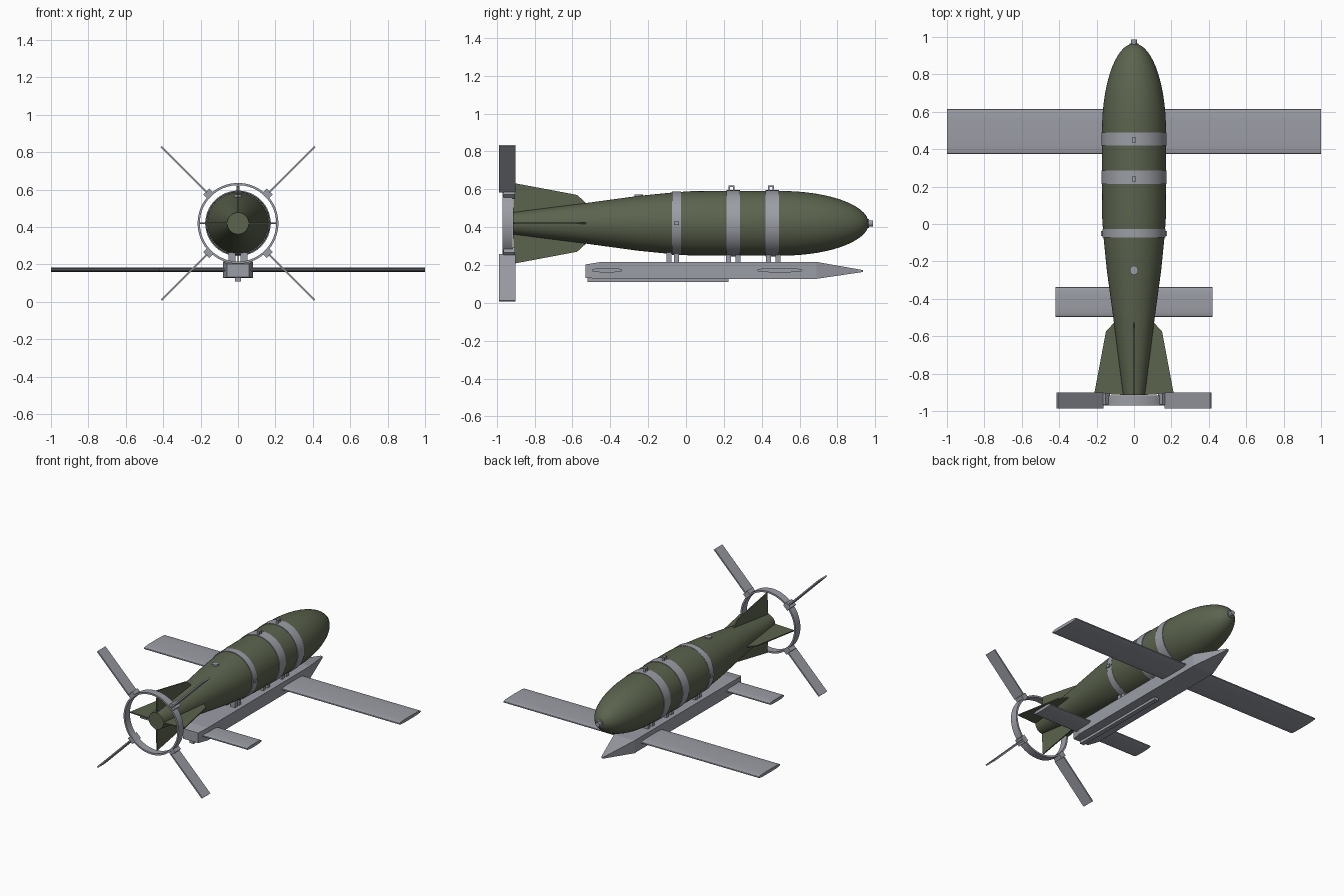
import bpy, bmesh, math
from mathutils import Matrix, Vector

if "Cube" in bpy.data.objects:
    bpy.data.objects.remove(bpy.data.objects["Cube"])

def material(name, col):
    m = bpy.data.materials.new(name)
    m.diffuse_color = (*col, 1)
    m.use_nodes = True
    m.node_tree.nodes["Principled BSDF"].inputs["Base Color"].default_value = m.diffuse_color
    return m

OLIVE = material("olive_green", (0.105, 0.125, 0.075))
GREY = material("light_grey", (0.33, 0.34, 0.38))
AXIS = 0.42  # height of the body centreline

def finish(name, bm, mat, smooth=False):
    bmesh.ops.recalc_face_normals(bm, faces=bm.faces)
    me = bpy.data.meshes.new(name)
    bm.to_mesh(me)
    bm.free()
    me.materials.append(mat)
    ob = bpy.data.objects.new(name, me)
    bpy.context.collection.objects.link(ob)
    if smooth:
        bpy.ops.object.select_all(action='DESELECT')
        bpy.context.view_layer.objects.active = ob
        ob.select_set(True)
        bpy.ops.object.shade_smooth_by_angle(angle=math.radians(30))
    return ob

def lathe(name, profile, mat, closed=False, n=64):
    """Revolve (y, radius) points about the body centreline."""
    bm = bmesh.new()
    rings = [[bm.verts.new((r * math.cos(2 * math.pi * i / n), y,
                            AXIS + r * math.sin(2 * math.pi * i / n)))
              for i in range(n)] for y, r in profile]
    pairs = list(zip(rings, rings[1:]))
    if closed:
        pairs.append((rings[-1], rings[0]))
    for a, b in pairs:
        for i in range(n):
            j = (i + 1) % n
            bm.faces.new((a[i], a[j], b[j], b[i]))
    if not closed:
        bm.faces.new(rings[0])
        bm.faces.new(rings[-1])
    return finish(name, bm, mat, True)

def box(name, x, y, z, mat, matrix=None):
    bm = bmesh.new()
    bmesh.ops.create_cube(bm, size=1)
    for v in bm.verts:
        v.co = Vector([(a[0] + a[1]) / 2 + c * (a[1] - a[0]) for a, c in zip((x, y, z), v.co)])
    if matrix:
        bm.transform(matrix)
    return finish(name, bm, mat)

def extrude_outline(name, pts, vec, mat, matrix=None, smooth=False):
    """Sweep a closed outline along a vector."""
    bm = bmesh.new()
    f = bm.faces.new([bm.verts.new(p) for p in pts])
    g = bmesh.ops.extrude_face_region(bm, geom=[f])
    bmesh.ops.translate(bm, vec=vec, verts=[e for e in g["geom"] if isinstance(e, bmesh.types.BMVert)])
    if matrix:
        bm.transform(matrix)
    return finish(name, bm, mat, smooth)

def spin(deg):
    """Turn parts built about the origin round y, then lift to the centreline."""
    return Matrix.Translation((0, 0, AXIS)) @ Matrix.Rotation(math.radians(deg), 4, 'Y')

# body: cone tail, straight middle, elliptical nose
prof = [(-0.915, 0.058), (-0.53, 0.107), (-0.25, 0.145), (-0.06, 0.164), (0.03, 0.17), (0.3, 0.171)]
for i in range(15):
    t = math.radians(i * 83 / 14)
    prof.append((0.5 + 0.465 * math.sin(t), 0.171 * math.cos(t)))
lathe("body", prof, OLIVE)
lathe("nose_plug", [(0.94, 0.024), (0.966, 0.024), (0.966, 0.016), (0.987, 0.016)], GREY, n=24)

# clamp bands
for k, (y0, y1, r) in enumerate([(0.42, 0.49, 0.175), (0.215, 0.285, 0.175), (-0.073, -0.027, 0.168)]):
    lathe(f"band_{k}", [(y0, r - 0.02), (y0, r), (y1, r), (y1, r - 0.02)], GREY, True)

# lifting loops on top
for k, y in enumerate((0.45, 0.24)):
    for s in (-1, 1):
        box(f"loop_leg_{k}", (-0.008, 0.008), (y + s * 0.012 - 0.004, y + s * 0.012 + 0.004), (0.58, 0.62), GREY)
    box(f"loop_bar_{k}", (-0.008, 0.008), (y - 0.016, y + 0.016), (0.612, 0.62), GREY)

# side studs on rear band, cap on top of the tail cone
for s in (-1, 1):
    box("side_stud", (s * 0.17 - 0.007, s * 0.17 + 0.007), (-0.063, -0.037), (0.41, 0.43), GREY)
bm = bmesh.new()
bmesh.ops.create_cone(bm, cap_ends=True, segments=24, radius1=0.022, radius2=0.022, depth=0.03,
                      matrix=Matrix.Translation((0, -0.25, 0.558)))
finish("top_cap", bm, GREY, True)

# four tail fins
fin = [(-0.004, -0.915, 0.04), (-0.004, -0.905, 0.212), (-0.004, -0.575, 0.15),
       (-0.004, -0.52, 0.1), (-0.004, -0.52, 0.06)]
for k in range(4):
    extrude_outline(f"tail_fin_{k}", fin, (0.008, 0, 0), OLIVE, spin(90 * k))

# tail ring, hinge blocks and blades
lathe("tail_ring", [(-0.97, 0.204), (-0.97, 0.216), (-0.917, 0.216), (-0.917, 0.204)], GREY, True)
for k in range(4):
    m = spin(45 + 90 * k)
    box(f"hinge_block_{k}", (-0.023, 0.023), (-0.965, -0.903), (0.203, 0.24), GREY, m)
    box(f"blade_{k}", (-0.005, 0.005), (-0.987, -0.9), (0.235, 0.58), GREY, m)

# glide unit: box with a tapered tail and pointed nose, from (y, half width, bottom, top)
bm = bmesh.new()
loops = [[bm.verts.new(p) for p in ((-w, y, b), (w, y, b), (w, y, t), (-w, y, t))]
         for y, w, b, t in [(-0.53, 0.06, 0.132, 0.203), (-0.45, 0.08, 0.127, 0.216),
                            (0.69, 0.08, 0.127, 0.216), (0.935, 0.008, 0.163, 0.173)]]
for a, b in zip(loops, loops[1:]):
    for i in range(4):
        j = (i + 1) % 4
        bm.faces.new((a[i], a[j], b[j], b[i]))
bm.faces.new(loops[0])
bm.faces.new(loops[-1])
finish("glide_unit", bm, GREY)
box("bottom_rail", (-0.016, 0.016), (-0.52, 0.225), (0.11, 0.13), GREY)

# struts between the glide unit and the bands
for k, (ya, yb) in enumerate(((0.435, 0.485), (0.225, 0.275), (-0.09, -0.05))):
    for y in (ya, yb):
        for s in (-1, 1):
            box(f"strut_{k}", (s * 0.032 - 0.018, s * 0.032 + 0.018), (y - 0.013, y + 0.013), (0.21, 0.265), GREY)

# wings: thin rounded section swept right across
def wing(name, span, y0, y1, zc=0.172, h=0.011):
    yc, half = (y0 + y1) / 2, (y1 - y0) / 2
    pts = []
    for i in range(24):
        t = 2 * math.pi * i / 24
        c, s = math.cos(t), math.sin(t)
        pts.append((-span, yc + half * math.copysign(abs(c) ** 0.7, c), zc + h * math.copysign(abs(s) ** 0.7, s)))
    extrude_outline(name, pts, (2 * span, 0, 0), GREY, None, True)

wing("main_wing", 1.0, 0.375, 0.615)
wing("rear_wing", 0.42, -0.497, -0.337)
